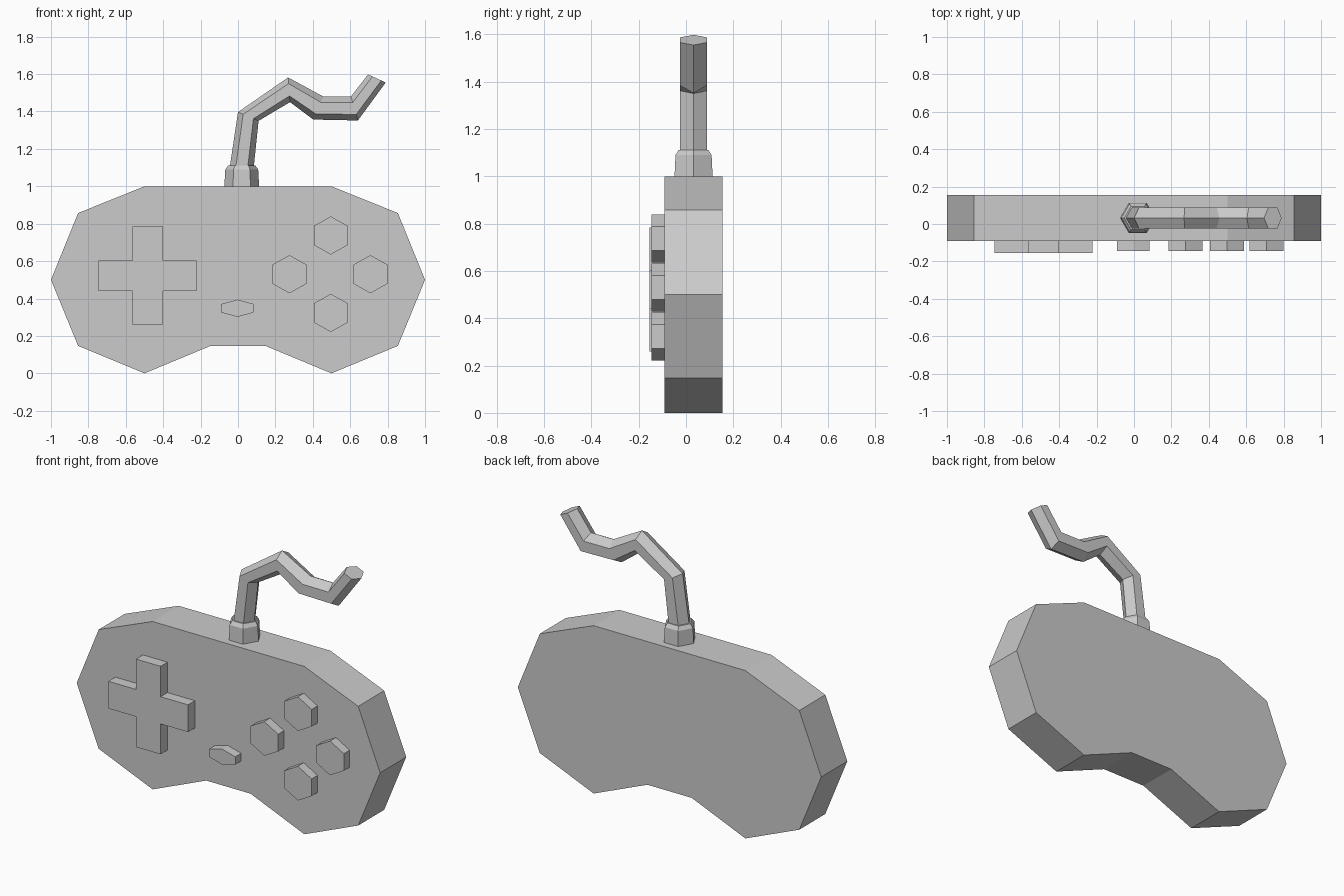
import bpy, bmesh, math
from mathutils import Vector

if "Cube" in bpy.data.objects:
    bpy.data.objects.remove(bpy.data.objects["Cube"])


def loft(name, rings):
    """Join equal-sized rings of points into a closed, capped, flat-shaded solid."""
    bm = bmesh.new()
    loops = [[bm.verts.new(p) for p in ring] for ring in rings]
    n = len(loops[0])
    for a, b in zip(loops, loops[1:]):
        for i in range(n):
            j = (i + 1) % n
            bm.faces.new((a[i], a[j], b[j], b[i]))
    bm.faces.new(loops[0][::-1])
    bm.faces.new(loops[-1])
    bmesh.ops.recalc_face_normals(bm, faces=bm.faces)
    mesh = bpy.data.meshes.new(name)
    bm.to_mesh(mesh)
    bm.free()
    obj = bpy.data.objects.new(name, mesh)
    bpy.context.collection.objects.link(obj)
    return obj


def slab(name, outline, y0, y1):
    """Extrude an x/z outline along y."""
    return loft(name, [[(x, y, z) for x, z in outline] for y in (y0, y1)])


FRONT, BACK = -0.09, 0.155

# Controller body: half outline mirrored across x = 0
half = [(0.5, 1.0), (0.855, 0.857), (1.0, 0.5), (0.855, 0.147), (0.5, 0.0), (0.146, 0.147)]
slab("body", half + [(-x, z) for x, z in reversed(half)], FRONT, BACK)

# Cross-shaped direction pad
L, W = 0.262, 0.081
quarter = [(W, L), (W, W), (L, W)]
cross = []
for k in range(4):
    for x, z in quarter:
        for _ in range(k):
            x, z = z, -x
        cross.append((x - 0.483, z + 0.522))
slab("direction_pad", cross, -0.155, FRONT)


# Hexagonal buttons
def button(name, cx, cz, rx, rz):
    hexagon = [(cx + rx * math.sin(k * math.pi / 3), cz + rz * math.cos(k * math.pi / 3))
               for k in range(6)]
    slab(name, hexagon, -0.145, FRONT)


for label, cx, cz in (("top", 0.496, 0.737), ("left", 0.275, 0.53),
                      ("right", 0.708, 0.53), ("bottom", 0.496, 0.323)):
    button("button_" + label, cx, cz, 0.105, 0.102)
button("menu_button", -0.003, 0.348, 0.1, 0.046)

# Cable collar on the top edge
CY = 0.032
loft("cable_collar", [[(0.02 + r * math.cos(k * math.pi / 3), CY + r * math.sin(k * math.pi / 3), z)
                       for k in range(6)]
                      for r, z in ((0.093, 1.0), (0.088, 1.09), (0.072, 1.112))])

# Bent hexagonal cable: outer and inner edge point at each bend
bends = [((-0.046, 1.09), (0.083, 1.09)), ((0.0, 1.397), (0.11, 1.35)),
         ((0.268, 1.582), (0.278, 1.45)), ((0.456, 1.48), (0.402, 1.357)),
         ((0.604, 1.48), (0.641, 1.352)), ((0.695, 1.598), (0.79, 1.555))]
rings = []
for outer, inner in bends:
    a, b = Vector((outer[0], CY, outer[1])), Vector((inner[0], CY, inner[1]))
    c, h, s = (a + b) / 2, (a - b) / 2, Vector((0, 0.057, 0))
    rings.append([c + h, c + h / 2 + s, c - h / 2 + s, c - h, c - h / 2 - s, c + h / 2 - s])
loft("cable", rings)
